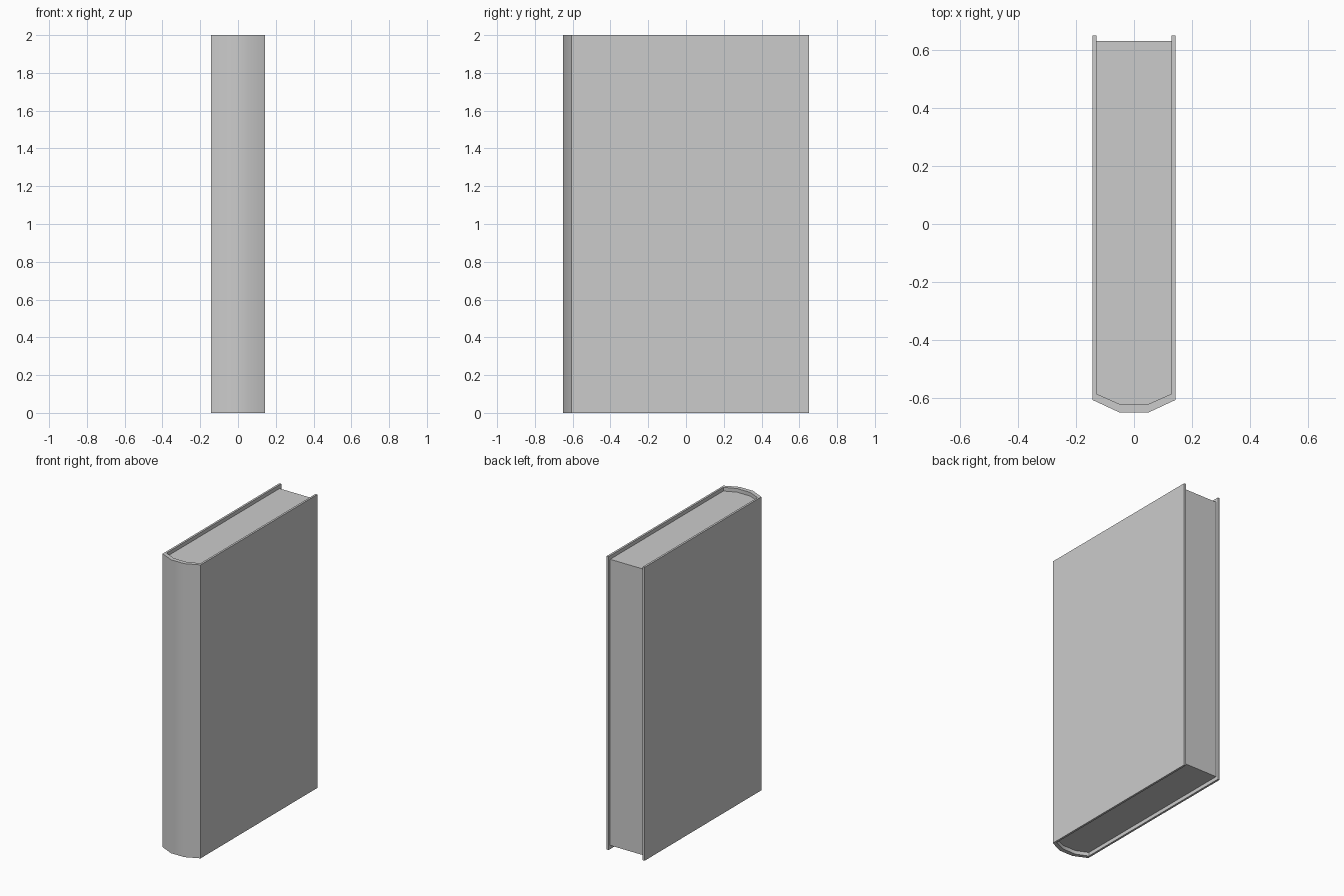
import bpy, bmesh, math

if "Cube" in bpy.data.objects:
    bpy.data.objects.remove(bpy.data.objects["Cube"])


def prism(name, points, z0, z1):
    """Extrude a closed plan outline from z0 to z1."""
    bm = bmesh.new()
    face = bm.faces.new([bm.verts.new((x, y, z0)) for x, y in points])
    top = bmesh.ops.extrude_face_region(bm, geom=[face])["geom"]
    verts = [g for g in top if isinstance(g, bmesh.types.BMVert)]
    bmesh.ops.translate(bm, vec=(0, 0, z1 - z0), verts=verts)
    bmesh.ops.recalc_face_normals(bm, faces=bm.faces)
    mesh = bpy.data.meshes.new(name)
    bm.to_mesh(mesh)
    bm.free()
    obj = bpy.data.objects.new(name, mesh)
    bpy.context.collection.objects.link(obj)
    bpy.ops.object.select_all(action="DESELECT")
    obj.select_set(True)
    bpy.context.view_layer.objects.active = obj
    bpy.ops.object.shade_smooth_by_angle(angle=math.radians(30))
    return obj


def mirrored(half):
    """Complete a right-hand half outline with its left-hand mirror."""
    return half + [(-x, y) for x, y in reversed(half)]


# Half outlines in plan, from fore edge to faceted spine
outer = [(0.143, 0.65), (0.143, -0.607), (0.05, -0.65)]
inner = [(0.129, 0.65), (0.129, -0.586), (0.05, -0.621)]
pages = [(0.129, 0.632)] + inner[1:]

# Cover: boards and spine as one U-shaped shell
prism("cover", mirrored(outer) + mirrored(inner)[::-1], 0, 2)

# Page block, set in slightly from the cover edges
prism("pages", mirrored(pages), 0.025, 1.975)
